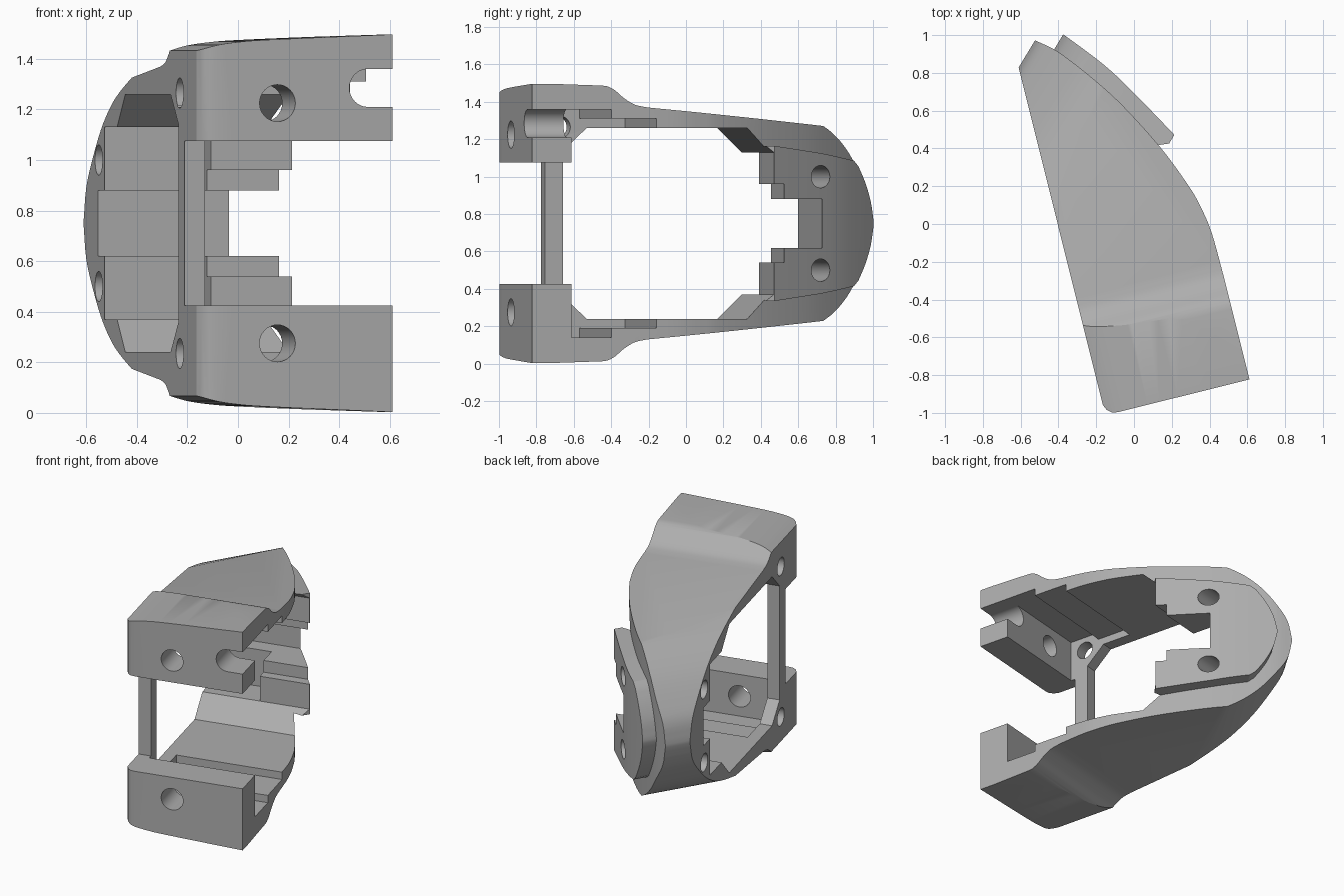
import bpy, bmesh, math
from mathutils import Matrix, Vector

if "Cube" in bpy.data.objects:
    bpy.data.objects.remove(bpy.data.objects["Cube"], do_unlink=True)

MID = 0.75          # mirror height
R2 = math.sqrt(0.5)

# Extrusion frames: (a, b) is the drawn profile, c the depth
FRAMES = {
    "up": lambda a, b, c: (a, b, c),
    "across": lambda a, b, c: (c, a, b),
    "along": lambda a, b, c: (a, c, b),
    "diagonal": lambda a, b, c: ((c - a) * R2, (c + a) * R2, b),
}

grey = bpy.data.materials.new("plain_grey")
grey.use_nodes = True
grey.diffuse_color = (0.42, 0.42, 0.42, 1)
grey.node_tree.nodes["Principled BSDF"].inputs["Base Color"].default_value = (0.42, 0.42, 0.42, 1)


def prism(name, pts, frame, lo=-2, hi=2):
    """Extrude a closed profile between two depths."""
    bm = bmesh.new()
    f = FRAMES[frame]
    rings = [[bm.verts.new(f(a, b, c)) for a, b in pts] for c in (lo, hi)]
    bm.faces.new(rings[0])
    bm.faces.new(rings[1])
    n = len(pts)
    for i in range(n):
        j = (i + 1) % n
        bm.faces.new((rings[0][i], rings[0][j], rings[1][j], rings[1][i]))
    bmesh.ops.recalc_face_normals(bm, faces=bm.faces)
    me = bpy.data.meshes.new(name)
    bm.to_mesh(me)
    bm.free()
    me.materials.append(grey)
    ob = bpy.data.objects.new(name, me)
    bpy.context.collection.objects.link(ob)
    return ob


def combine(target, tool, op="DIFFERENCE"):
    mod = target.modifiers.new("cut", "BOOLEAN")
    mod.operation, mod.object, mod.solver = op, tool, "EXACT"
    bpy.context.view_layer.objects.active = target
    bpy.ops.object.modifier_apply(modifier=mod.name)
    bpy.data.objects.remove(tool, do_unlink=True)


def sym(pts):
    """Close an upper half profile with its mirror image."""
    return pts + [(a, 2 * MID - b) for a, b in reversed(pts)]


def flip(pts):
    return [(a, 2 * MID - b) for a, b in pts]


def rect(a0, b0, a1, b1):
    return [(a0, b0), (a1, b0), (a1, b1), (a0, b1)]


def circle(a, b, r, n=32):
    return [(a + r * math.cos(t * math.tau / n), b + r * math.sin(t * math.tau / n)) for t in range(n)]


def smooth(pts, steps=5):
    """Catmull-Rom curve through the points."""
    p = [Vector(q) for q in pts]
    p = [2 * p[0] - p[1]] + p + [2 * p[-1] - p[-2]]
    out = []
    for i in range(1, len(p) - 2):
        a, b, c, d = p[i - 1:i + 3]
        for s in range(steps):
            t = s / steps
            q = 0.5 * (2 * b + (c - a) * t + (2 * a - 5 * b + 4 * c - d) * t * t
                       + (3 * b - a - 3 * c + d) * t ** 3)
            out.append((q.x, q.y))
    return out + [tuple(pts[-1])]


# Outer body: plan outline trimmed by side, front and rear arch profiles
outer_curve = smooth([(.394, -.4), (.388, -.15), (.365, 0), (.33, .124), (.236, .355),
                      (.095, .62), (-.025, .80), (-.168, .98), (-.278, 1.074)])
plan = [(-.392, -.89), (-.378, -.92), (-.355, -.94), (-.324, -.946), (.394, -.946)]
body = prism("bracket_body", plan + outer_curve + [(-.392, .953)], "up", -.2, 1.7)

side = [(-2, 1.55), (-.946, 1.5), (-.56, 1.487)]
side += smooth([(-.53, 1.483), (-.49, 1.462), (-.44, 1.42), (-.38, 1.385), (-.31, 1.37)], 4)
side += [(.85, 1.262), (2, 1.16)]
combine(body, prism("side_trim", sym(side), "across"), "INTERSECT")

crown = [(-.5, 1.4)] + smooth([(-.4, 1.43), (-.33, 1.452), (-.24, 1.466), (-.1, 1.476), (.4, 1.497)], 4) + [(.6, 1.505)]
combine(body, prism("crown_trim", sym(crown), "along"), "INTERSECT")

arch = [(-2, 1.9), (-.3, 1.7), (.15, 1.42)]
arch += smooth([(.37, 1.335), (.53, 1.27), (.64, 1.21), (.75, 1.12), (.85, 1.0), (.92, .89), (.95, .76)], 4)
combine(body, prism("arch_trim", sym(arch), "diagonal", -3, 3), "INTERSECT")

# Raised rear flange following the outer curve
flange_out = smooth([(.345, .36), (.326, .398), (.172, .665), (.05, .855), (-.117, 1.06), (-.15, 1.09)])
flange = prism("rear_flange", flange_out + [(-.3, 1.02), (-.15, .8), (0, .6), (.18, .3)], "up", 0, 1.5)
flange_edge = [(.06, 1.165), (.4, 1.125), (.66, 1.085)]
flange_edge += smooth([(.7, 1.055), (.76, .97), (.81, .87), (.838, .76)], 4)
combine(flange, prism("flange_trim", sym(flange_edge), "diagonal", -3, 3), "INTERSECT")
combine(body, flange, "UNION")

# Main side opening with sloped corners, stepped towards the rear
opening = [(-.60, 1.14), (-.47, 1.26), (.27, 1.26), (.405, 1.13), (.405, .96),
           (.47, .96), (.47, .88), (.715, .88)]
combine(body, prism("opening_cut", sym(opening), "across"))
combine(body, prism("rear_recess_cut", rect(.3, .37, .607, 1.13), "across", -1, -.01))

# Front gap, leaving a thin upright bar at the inner corner
gap = [(-.31, 1.03), (-.295, 1.06), (-.26, 1.075), (1, 1.075)]
combine(body, prism("front_gap_cut", sym(gap), "along", -1.5, -.5))
combine(body, prism("bar_front_cut", rect(-1.5, .425, -.70, 1.075), "across"))

# Stepped pockets, front holes and rim holes in both walls
pocket = [(-.73, 1.0), (-.73, 1.36), (-.51, 1.36), (-.51, 1.31), (-.26, 1.31), (-.26, 1.0)]
for way in (lambda p: p, flip):
    combine(body, prism("pocket_cut", way(pocket), "across", -.31, 1))
    combine(body, prism("front_hole_cut", way(circle(-.075, 1.225, .073)), "along", -1.5, -.6))
    combine(body, prism("rim_hole_cut", way(circle(-.62, 1.265, .06)), "across", -1, -.2))
    combine(body, prism("rear_hole_cut", way(circle(.705, 1.0, .06)), "across"))

# Open slot in the upper front block
slot = [(.293 + .075 * math.cos(t), 1.285 + .075 * math.sin(t))
        for t in [math.pi / 2 + k * math.pi / 16 for k in range(17)]]
combine(body, prism("slot_cut", slot + [(1, 1.21), (1, 1.36)], "along", -1.5, -.6))

# Turn into place and shade
body.data.transform(Matrix.Rotation(math.radians(14), 4, "Z"))
bpy.ops.object.select_all(action="DESELECT")
body.select_set(True)
bpy.context.view_layer.objects.active = body
bpy.ops.object.shade_smooth_by_angle(angle=math.radians(25))
